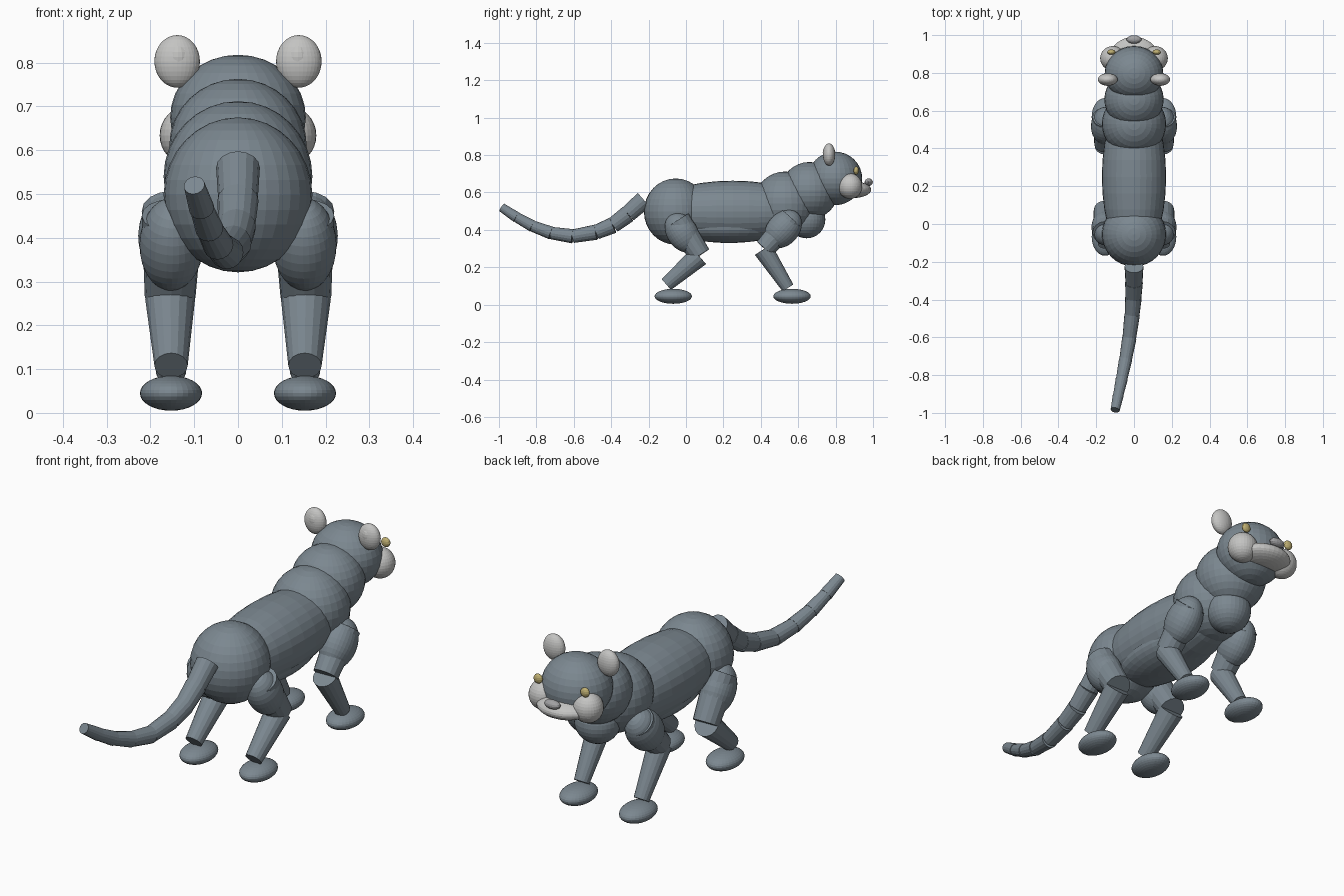
import bpy
from mathutils import Vector

cube = bpy.data.objects.get("Cube")
if cube:
    bpy.data.objects.remove(cube)


def material(name, rgb):
    m = bpy.data.materials.new(name)
    m.use_nodes = True
    m.diffuse_color = (*rgb, 1)
    m.node_tree.nodes["Principled BSDF"].inputs["Base Color"].default_value = (*rgb, 1)
    return m


SLATE = material("slate_fur", (0.20, 0.245, 0.28))
PALE = material("pale_fur", (0.55, 0.55, 0.54))
GREY = material("nose_grey", (0.36, 0.36, 0.37))
AMBER = material("amber_eye", (0.52, 0.43, 0.17))


def finish(name, mat):
    ob = bpy.context.object
    ob.name = name
    ob.data.materials.append(mat)
    return ob


def ellipsoid(name, centre, radii, mat=SLATE, axis=None, segments=32):
    """Faceted ball; its long z axis can be aimed along a direction."""
    bpy.ops.mesh.primitive_uv_sphere_add(segments=segments, ring_count=segments // 2, location=centre)
    ob = finish(name, mat)
    ob.scale = radii
    if axis:
        ob.rotation_euler = Vector(axis).to_track_quat('Z', 'Y').to_euler()
    return ob


def limb(name, start, end, r1, r2, mat=SLATE, sides=16):
    """Tapered cylinder between two points."""
    a, b = Vector(start), Vector(end)
    bpy.ops.mesh.primitive_cone_add(vertices=sides, radius1=r1, radius2=r2,
                                    depth=(b - a).length, location=(a + b) / 2)
    ob = finish(name, mat)
    ob.rotation_euler = (b - a).to_track_quat('Z', 'Y').to_euler()
    return ob


# Body masses
ellipsoid("hips", (0, -0.055, 0.498), (0.17, 0.17, 0.177))
ellipsoid("torso", (0, 0.25, 0.498), (0.17, 0.165, 0.45), axis=(0, 1, 0))
ellipsoid("belly", (0, 0.23, 0.415), (0.146, 0.30, 0.085))
ellipsoid("chest", (0, 0.53, 0.54), (0.17, 0.17, 0.172))
ellipsoid("breast", (0, 0.645, 0.455), (0.10, 0.10, 0.10))
ellipsoid("neck", (0, 0.66, 0.61), (0.157, 0.155, 0.153))
ellipsoid("head", (0, 0.797, 0.675), (0.155, 0.145, 0.143))

# Muzzle and nose
ellipsoid("muzzle", (0, 0.89, 0.615), (0.125, 0.10, 0.045), PALE)
ellipsoid("nose", (0, 0.977, 0.655), (0.04, 0.022, 0.02), GREY, segments=16)

# Paired parts
for side, s in (("left", 1), ("right", -1)):
    ellipsoid(side + "_cheek", (s * 0.112, 0.877, 0.634), (0.067, 0.065, 0.068), PALE)
    ellipsoid(side + "_eye", (s * 0.12, 0.91, 0.717), (0.022, 0.014, 0.022), AMBER, segments=16)
    ellipsoid(side + "_ear", (s * 0.139, 0.765, 0.803), (0.052, 0.033, 0.06), PALE)
    ellipsoid(side + "_inner_ear", (s * 0.137, 0.746, 0.813), (0.024, 0.015, 0.03), PALE, segments=16)

    # Hind leg
    hip, knee = (s * 0.15, -0.045, 0.45), (s * 0.155, 0.075, 0.265)
    limb(side + "_thigh", hip, knee, 0.07, 0.058)
    ellipsoid(side + "_thigh_muscle", (s * 0.152, -0.02, 0.385), (0.073, 0.083, 0.115),
              axis=Vector(knee) - Vector(hip))
    limb(side + "_shin", (s * 0.155, 0.07, 0.26), (s * 0.153, -0.105, 0.108), 0.057, 0.038)
    ellipsoid(side + "_hind_paw", (s * 0.153, -0.068, 0.045), (0.071, 0.10, 0.04))

    # Front leg
    shoulder, elbow = (s * 0.15, 0.565, 0.46), (s * 0.155, 0.42, 0.30)
    limb(side + "_upper_arm", shoulder, elbow, 0.07, 0.055)
    ellipsoid(side + "_shoulder", (s * 0.152, 0.52, 0.405), (0.076, 0.086, 0.115),
              axis=Vector(elbow) - Vector(shoulder))
    limb(side + "_forearm", (s * 0.155, 0.413, 0.295), (s * 0.153, 0.545, 0.09), 0.053, 0.034)
    ellipsoid(side + "_front_paw", (s * 0.153, 0.567, 0.045), (0.071, 0.10, 0.04))

# Tail made of overlapping tapered segments
path = [(0, -0.225, 0.56), (0, -0.31, 0.485), (-0.003, -0.39, 0.425), (-0.01, -0.48, 0.388),
        (-0.025, -0.605, 0.366), (-0.045, -0.72, 0.383), (-0.065, -0.82, 0.42),
        (-0.083, -0.905, 0.467), (-0.1, -0.985, 0.52)]
for i in range(len(path) - 1):
    r = 0.05 - 0.003 * i
    limb(f"tail_segment_{i + 1}", path[i], path[i + 1], r, r - 0.005)
